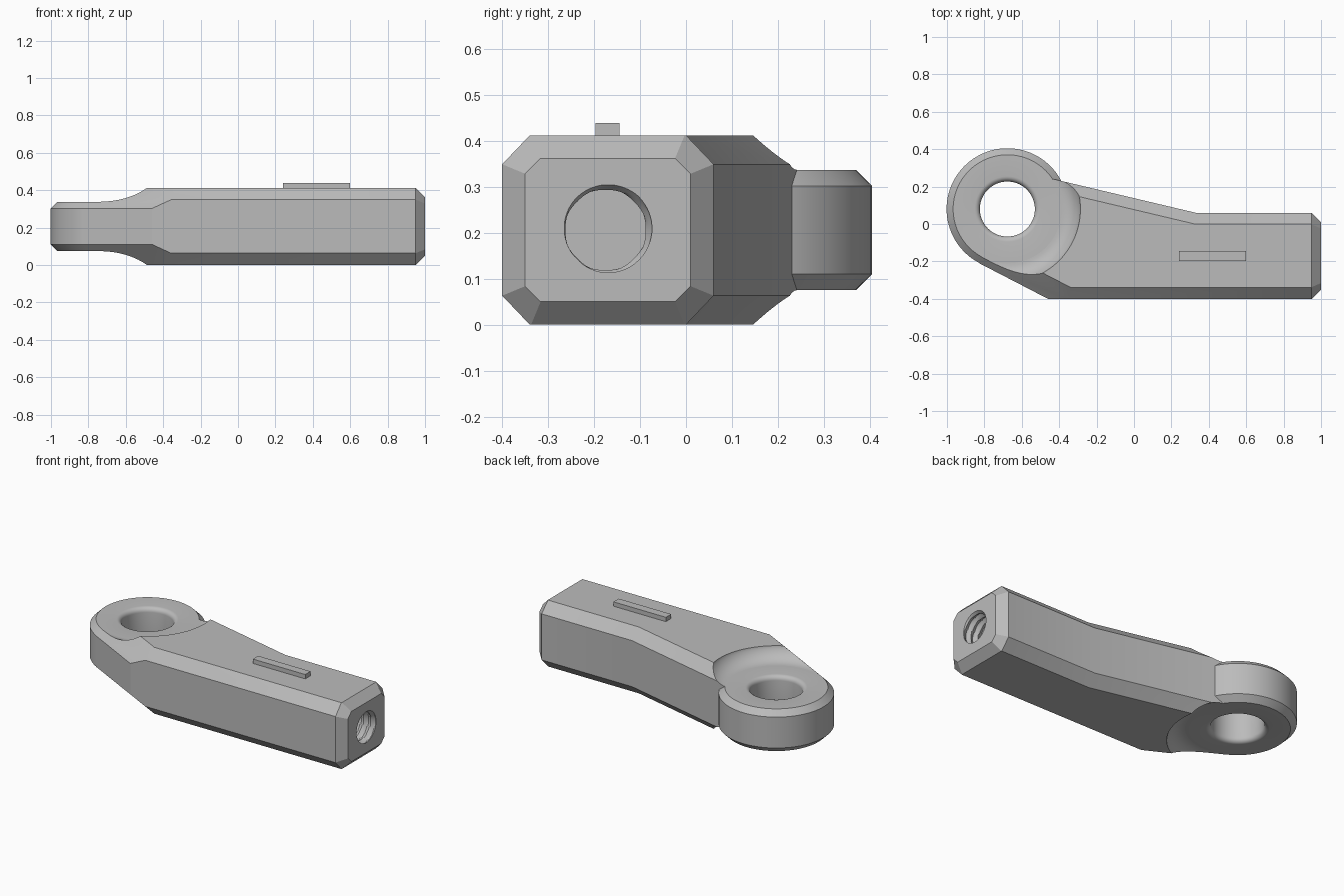
import bpy, bmesh, math
from mathutils import Vector

if "Cube" in bpy.data.objects:
    bpy.data.objects.remove(bpy.data.objects["Cube"])

HALF = 0.206              # half height of the body
CHAMFER = 0.063           # long edge chamfer of the body
EYE = Vector((-0.677, 0.08, 0))
EYE_HALF = 0.131

grey = bpy.data.materials.new("plain_grey")
grey.use_nodes = True
grey.diffuse_color = (0.5, 0.5, 0.5, 1)
grey.node_tree.nodes["Principled BSDF"].inputs["Base Color"].default_value = (0.5, 0.5, 0.5, 1)


def finish(bm, name):
    """Turn a bmesh centred on mid height into an object standing on the floor."""
    bmesh.ops.recalc_face_normals(bm, faces=bm.faces)
    bmesh.ops.translate(bm, verts=bm.verts, vec=(0, 0, HALF))
    mesh = bpy.data.meshes.new(name)
    bm.to_mesh(mesh)
    bm.free()
    mesh.materials.append(grey)
    ob = bpy.data.objects.new(name, mesh)
    bpy.context.collection.objects.link(ob)
    return ob


def select_only(ob):
    bpy.ops.object.select_all(action='DESELECT')
    ob.select_set(True)
    bpy.context.view_layer.objects.active = ob


def smooth(ob, angle=25):
    select_only(ob)
    bpy.ops.object.shade_smooth_by_angle(angle=math.radians(angle))


def subtract(ob, cutter):
    cutter.hide_render = True
    mod = ob.modifiers.new("cut", 'BOOLEAN')
    mod.operation, mod.solver, mod.object = 'DIFFERENCE', 'EXACT', cutter
    select_only(ob)
    bpy.ops.object.modifier_apply(modifier=mod.name)
    bpy.data.objects.remove(cutter)


def lathe(profile, name, closed, steps=96):
    """Spin a (radius, height) profile around the eye axis."""
    bm = bmesh.new()
    vs = [bm.verts.new(EYE + Vector((r, 0, z))) for r, z in profile]
    for a, b in zip(vs, vs[1:] + vs[:1] if closed else vs[1:]):
        bm.edges.new((a, b))
    bmesh.ops.spin(bm, geom=bm.verts[:] + bm.edges[:], cent=EYE, axis=(0, 0, 1),
                   angle=math.tau, steps=steps, use_duplicate=False)
    bmesh.ops.remove_doubles(bm, verts=bm.verts, dist=1e-5)
    return finish(bm, name)


def mirrored(upper):
    """Complete a profile listed top half first with its lower half."""
    return upper + [(r, -z) for r, z in reversed(upper)]


def slice_off(bm, point, normal):
    geom = bm.verts[:] + bm.edges[:] + bm.faces[:]
    bmesh.ops.bisect_plane(bm, geom=geom, plane_co=point, plane_no=normal, clear_outer=True)
    bmesh.ops.holes_fill(bm, edges=[e for e in bm.edges if e.is_boundary])


# Body: chamfered prism lofted between the full and the inset outline
corner, tangent = Vector((-0.46, -0.4, 0)), Vector((-0.829, -0.209, 0))
outer = [(1, -0.4), (1, 0.06), (0.33, 0.06), (-0.43, 0.24), EYE.xy, tangent.xy, corner.xy]
inset = [(1, -0.34), (1, 0), (0.325, 0), (-0.444, 0.182), EYE.xy, tangent.xy, (-0.576, -0.34)]
bm = bmesh.new()
layers = [(inset, -HALF), (outer, CHAMFER - HALF), (outer, HALF - CHAMFER), (inset, HALF)]
rings = [[bm.verts.new((p[0], p[1], z)) for p in ring] for ring, z in layers]
for low, high in zip(rings, rings[1:]):
    for i in range(len(low)):
        j = (i + 1) % len(low)
        bm.faces.new((low[i], low[j], high[j], high[i]))
bm.faces.new(rings[0])
bm.faces.new(rings[-1])
bmesh.ops.remove_doubles(bm, verts=bm.verts, dist=1e-5)

# Chamfers around the threaded end, one for each side of the section
half_y = 0.23
for sy in (-1, 0, 1):
    for sz in (-1, 0, 1):
        if sy or sz:
            reach = abs(sy) * half_y + abs(sz) * HALF - (CHAMFER if sy and sz else 0)
            n = Vector((0, sy, sz))
            p = Vector((0.95, -0.17, 0)) + n * reach / n.length_squared
            slice_off(bm, p, n.normalized() + Vector((1, 0, 0)))

# Chamfers along the slanted side, running on into the eye chamfer
along = (tangent - corner).normalized()
side = Vector((-along.y, along.x, 0))
for s in (-1, 1):
    slice_off(bm, corner + Vector((0, 0, s * 0.096)), side + Vector((0, 0, s)))
body = finish(bm, "body")

# Concave shoulders and clearance around the eye
R = 0.106
arc = [(0.29 + R * math.sin(a), EYE_HALF + R * (1 - math.cos(a)))
       for a in (math.radians(71) * k / 10 for k in range(10, -1, -1))]
subtract(body, lathe(mirrored([(0, 0.3), (0.4, 0.3)] + arc), "shoulder_cutter", True))

# Threaded bore
PITCH, LENGTH, AROUND, PER_TURN = 0.048, 0.5, 64, 8
count = round(LENGTH / PITCH * PER_TURN)
bm = bmesh.new()
grid = []
for k in range(count + 1):
    ring = []
    for i in range(AROUND):
        phase = (k / PER_TURN + i / AROUND) % 1
        r = 0.087 + 0.034 * min(phase, 1 - phase)
        a = math.tau * i / AROUND
        ring.append(bm.verts.new((1.02 - k * PITCH / PER_TURN,
                                  -0.175 + r * math.cos(a), r * math.sin(a))))
    grid.append(ring)
for a, b in zip(grid, grid[1:]):
    for i in range(AROUND):
        j = (i + 1) % AROUND
        bm.faces.new((a[i], a[j], b[j], b[i]))
bm.faces.new(grid[0])
bm.faces.new(grid[-1])
subtract(body, finish(bm, "thread_cutter"))
smooth(body)

# Eye ring with chamfered rim and rounded hole edges
round_r = 0.028
lip = [(0.147 + round_r * (1 - math.cos(a)), EYE_HALF - round_r * (1 - math.sin(a)))
       for a in (math.pi / 2 * k / 6 for k in range(7))]
eye = lathe(mirrored(lip + [(0.29, EYE_HALF), (0.325, EYE_HALF - 0.035)]), "eye_ring", True)
smooth(eye)

# Raised bar on the top face
bm = bmesh.new()
bmesh.ops.create_cube(bm, size=1)
bmesh.ops.scale(bm, verts=bm.verts, vec=(0.36, 0.052, 0.04))
bmesh.ops.translate(bm, verts=bm.verts, vec=(0.42, -0.171, HALF + 0.007))
finish(bm, "top_bar")
